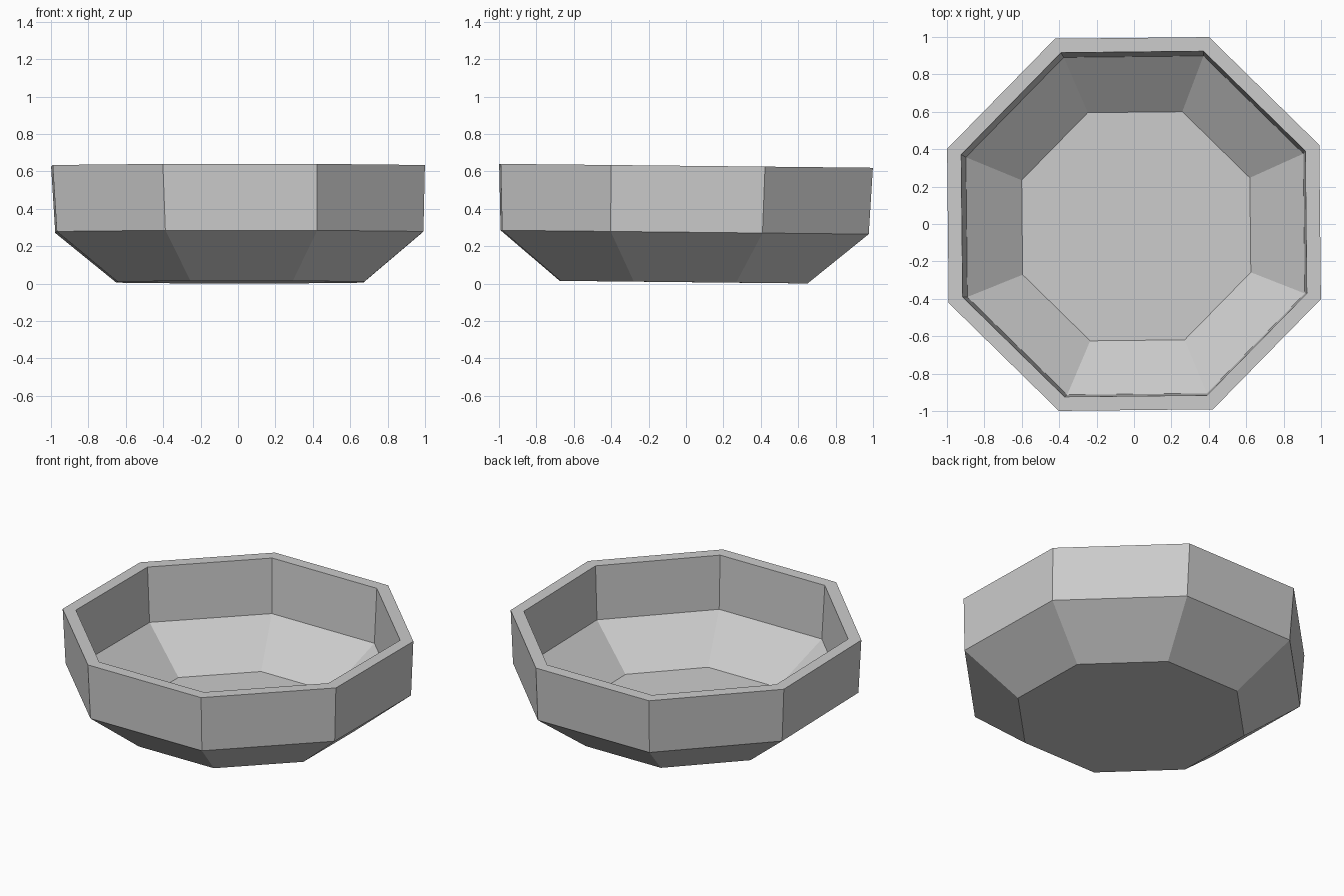
import bpy
import bmesh
from math import cos, sin, pi, radians
from mathutils import Matrix, Vector

if "Cube" in bpy.data.objects:
    bpy.data.objects.remove(bpy.data.objects["Cube"], do_unlink=True)

SIDES = 8
RIM_Z = 0.63

# Closed profile from underside to floor: (half width across flats, height)
PROFILE = [(0.66, 0.008), (0.98, 0.275), (0.995, RIM_Z),
           (0.92, RIM_Z), (0.902, 0.275), (0.61, 0.035)]

grey = bpy.data.materials.new("plain grey")
grey.use_nodes = True
colour = (0.6, 0.6, 0.6, 1)
grey.diffuse_color = colour
grey.node_tree.nodes["Principled BSDF"].inputs["Base Color"].default_value = colour


def ring(bm, apothem, z):
    """One octagonal ring, leaning slightly away from the rim centre."""
    radius = apothem / cos(pi / SIDES)
    lean = Vector((0.02, -0.01, 0)) * (RIM_Z - z)
    angles = [2 * pi * (i + 0.5) / SIDES for i in range(SIDES)]
    return [bm.verts.new(Vector((radius * cos(a), radius * sin(a), z)) + lean)
            for a in angles]


# Bowl: outer wall, rim, inner wall, then underside and floor caps
bm = bmesh.new()
rings = [ring(bm, *point) for point in PROFILE]
for low, high in zip(rings, rings[1:]):
    for i in range(SIDES):
        j = (i + 1) % SIDES
        bm.faces.new((low[i], low[j], high[j], high[i]))
bm.faces.new(rings[0][::-1])
bm.faces.new(rings[-1])

# Slight hand-set tilt and turn about the rim centre
tilt = (Matrix.Rotation(radians(0.6), 3, 'Z')
        @ Matrix.Rotation(radians(-0.6), 3, 'X'))
bmesh.ops.rotate(bm, verts=bm.verts, cent=(0, 0, RIM_Z), matrix=tilt)
bmesh.ops.recalc_face_normals(bm, faces=bm.faces)

mesh = bpy.data.meshes.new("bowl")
bm.to_mesh(mesh)
bm.free()
mesh.materials.append(grey)
bowl = bpy.data.objects.new("bowl", mesh)
bpy.context.collection.objects.link(bowl)
